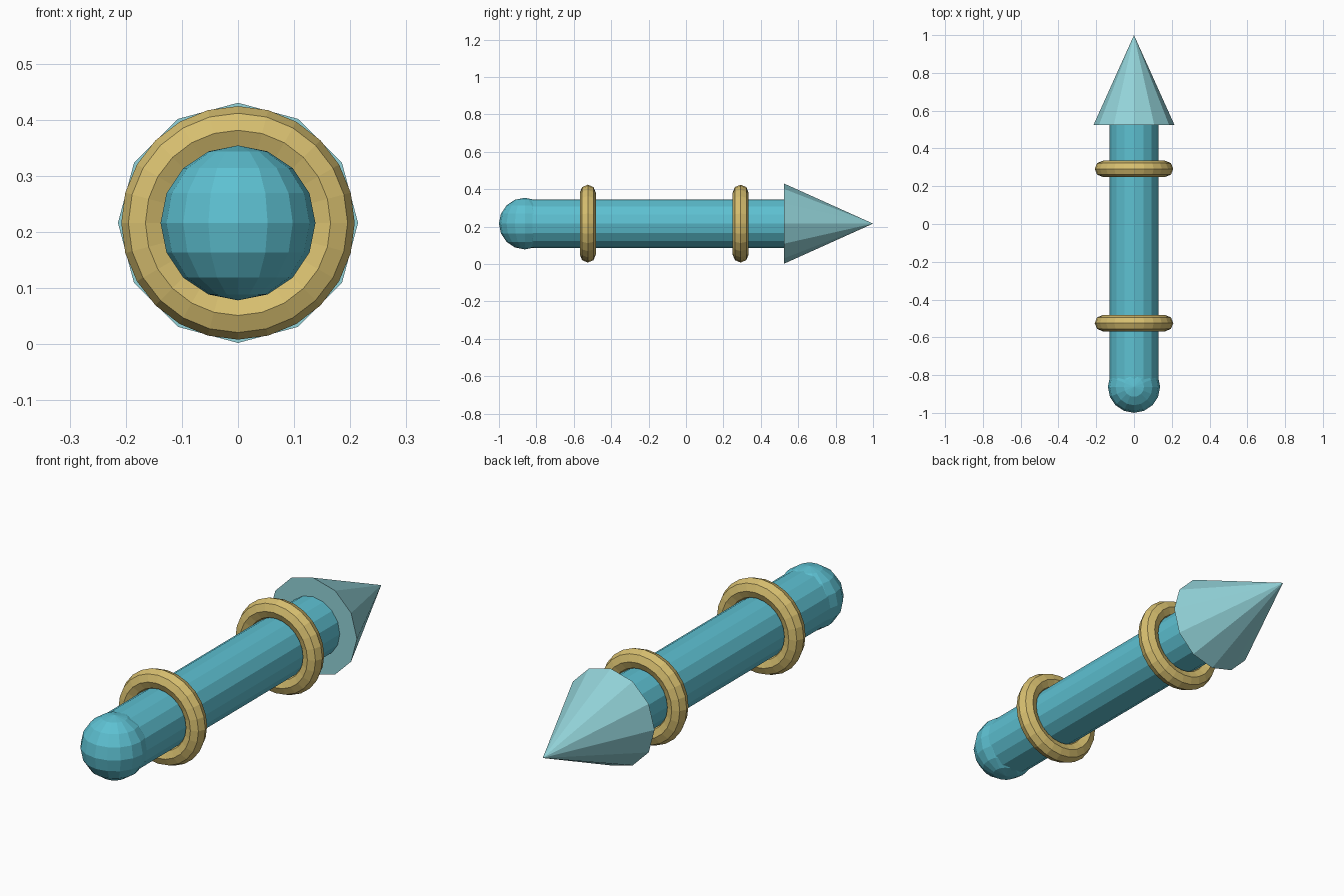
import bpy
from math import pi

cube = bpy.data.objects.get("Cube")
if cube:
    bpy.data.objects.remove(cube, do_unlink=True)

AXIS_Z = 0.216
ALONG_Y = (-pi / 2, 0, 0)


def material(name, rgb):
    m = bpy.data.materials.new(name)
    m.use_nodes = True
    m.diffuse_color = (*rgb, 1)
    m.node_tree.nodes["Principled BSDF"].inputs["Base Color"].default_value = (*rgb, 1)
    return m


teal = material("teal", (0.11, 0.53, 0.64))
pale_teal = material("pale teal", (0.29, 0.65, 0.69))
gold = material("gold", (0.68, 0.52, 0.16))


def finish(name, mat):
    ob = bpy.context.object
    ob.name = name
    ob.data.materials.append(mat)


# Shaft
back, front = 0.525, -0.862
bpy.ops.mesh.primitive_cylinder_add(
    vertices=16, radius=0.13, depth=back - front,
    location=(0, (back + front) / 2, AXIS_Z), rotation=ALONG_Y)
finish("shaft", teal)

# Rounded end, poles upright
bpy.ops.mesh.primitive_uv_sphere_add(
    segments=16, ring_count=8, radius=0.138, location=(0, front, AXIS_Z))
finish("end_knob", teal)

# Pointed tip
bpy.ops.mesh.primitive_cone_add(
    vertices=12, radius1=0.214, depth=1 - back,
    location=(0, (1 + back) / 2, AXIS_Z), rotation=ALONG_Y)
finish("tip", pale_teal)

# Two bands around the shaft
for name, y in (("front_ring", -0.525), ("back_ring", 0.292)):
    bpy.ops.mesh.primitive_torus_add(
        major_segments=24, minor_segments=8, major_radius=0.165, minor_radius=0.043,
        location=(0, y, AXIS_Z), rotation=ALONG_Y)
    finish(name, gold)
